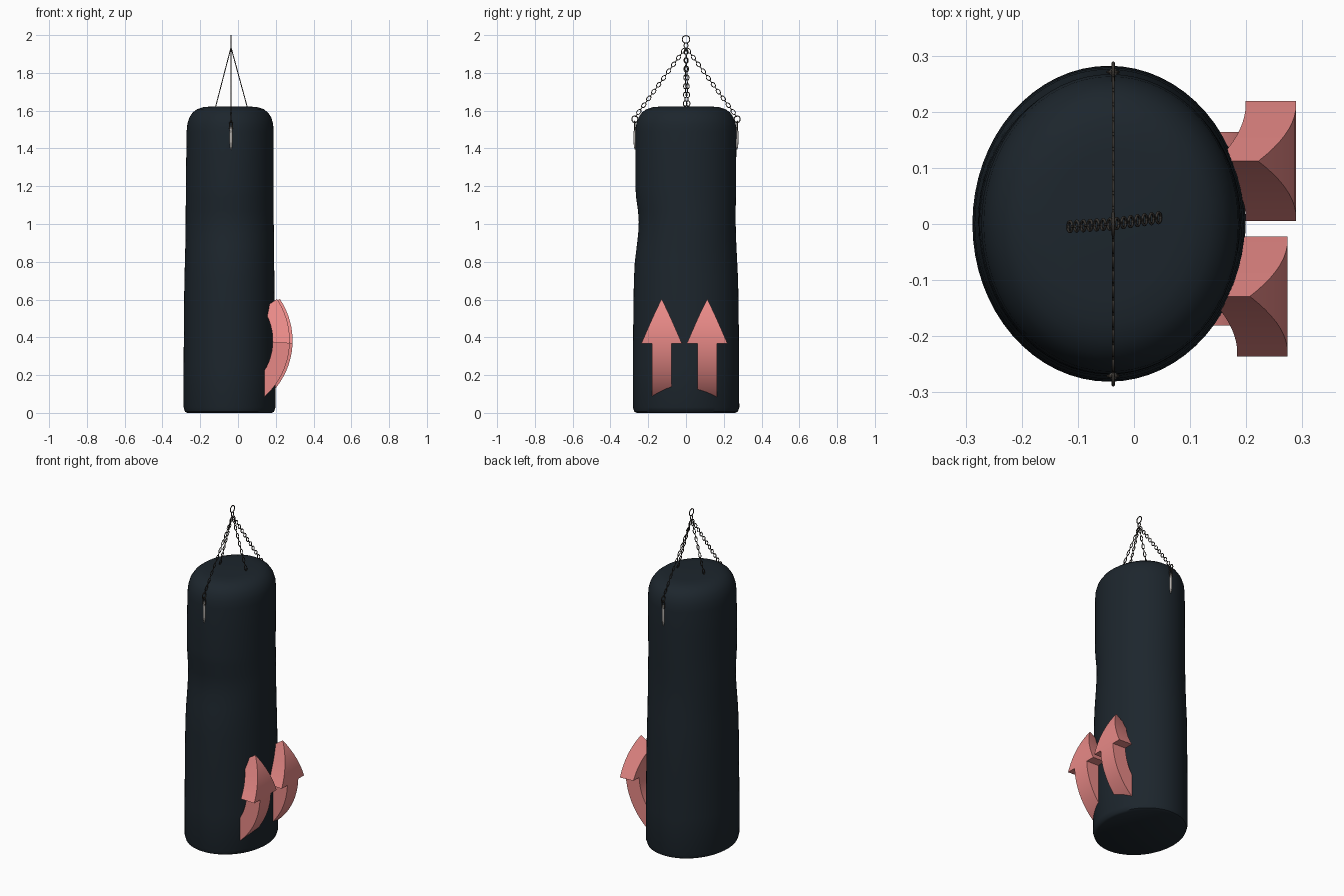
import bpy, bmesh, math
from mathutils import Vector

if "Cube" in bpy.data.objects:
    bpy.data.objects.remove(bpy.data.objects["Cube"])


def material(name, color):
    m = bpy.data.materials.new(name)
    m.diffuse_color = (*color, 1)
    m.use_nodes = True
    m.node_tree.nodes["Principled BSDF"].inputs["Base Color"].default_value = m.diffuse_color
    return m


LEATHER = material("dark_leather", (0.012, 0.019, 0.026))
PINK = material("pink", (0.80, 0.25, 0.24))
IRON = material("dark_iron", (0.04, 0.035, 0.03))
STEEL = material("steel", (0.45, 0.43, 0.41))
CX = -0.037          # hanging axis


def finish(name, bm, mat, angle):
    bmesh.ops.recalc_face_normals(bm, faces=bm.faces)
    me = bpy.data.meshes.new(name)
    bm.to_mesh(me)
    bm.free()
    me.materials.append(mat)
    ob = bpy.data.objects.new(name, me)
    bpy.context.collection.objects.link(ob)
    bpy.ops.object.select_all(action='DESELECT')
    ob.select_set(True)
    bpy.context.view_layer.objects.active = ob
    bpy.ops.object.shade_smooth_by_angle(angle=math.radians(angle))
    return ob


# Bag body: elliptical rings (z, xmin, xmax, ymin, ymax), dented on the front
RINGS = [
    (0.000, -0.270, 0.180, -0.262, 0.262), (0.007, -0.281, 0.191, -0.274, 0.275),
    (0.030, -0.288, 0.199, -0.281, 0.282), (0.25, -0.288, 0.199, -0.281, 0.281),
    (0.50, -0.286, 0.196, -0.279, 0.279), (0.70, -0.284, 0.193, -0.276, 0.276),
    (0.80, -0.281, 0.191, -0.271, 0.271), (0.88, -0.279, 0.190, -0.261, 0.267),
    (0.95, -0.278, 0.190, -0.253, 0.264), (1.01, -0.277, 0.189, -0.250, 0.263),
    (1.07, -0.277, 0.188, -0.254, 0.263), (1.14, -0.276, 0.188, -0.264, 0.264),
    (1.20, -0.276, 0.188, -0.268, 0.265), (1.35, -0.274, 0.188, -0.268, 0.266),
    (1.49, -0.272, 0.188, -0.267, 0.267), (1.530, -0.268, 0.186, -0.263, 0.263),
    (1.565, -0.257, 0.176, -0.251, 0.251), (1.590, -0.240, 0.159, -0.234, 0.234),
    (1.608, -0.216, 0.136, -0.209, 0.209), (1.618, -0.185, 0.105, -0.177, 0.177),
    (1.622, -0.145, 0.065, -0.135, 0.135)]
N = 64
bm = bmesh.new()
loops = []
for z, x0, x1, y0, y1 in RINGS:
    loop = []
    for i in range(N):
        a = 2 * math.pi * i / N
        loop.append(bm.verts.new(((x0 + x1) / 2 + (x1 - x0) / 2 * math.cos(a),
                                  (y0 + y1) / 2 + (y1 - y0) / 2 * math.sin(a), z)))
    loops.append(loop)
for a, b in zip(loops, loops[1:]):
    for i in range(N):
        j = (i + 1) % N
        bm.faces.new((a[i], a[j], b[j], b[i]))
bm.faces.new(loops[0][::-1])
bm.faces.new(loops[-1])
finish("bag_body", bm, LEATHER, 40)


# Arrows: flat outline extruded, sliced along its length, then bent round an arc
def arrow(name, yc, shift):
    cx, cz, r_in, thick = -0.121 + shift, 0.382, 0.305, 0.09
    tail, neck, tip = (math.radians(v) for v in (-50, -2, 34))
    outline = [(tail, -.052), (neck, -.052), (neck, -.107), (tip, 0),
               (neck, .107), (neck, .052), (tail, .052)]
    bm = bmesh.new()
    face = bm.faces.new([bm.verts.new((r_in, y, t)) for t, y in outline])
    top = bmesh.ops.extrude_face_region(bm, geom=[face])["geom"]
    for v in top:
        if isinstance(v, bmesh.types.BMVert):
            v.co.x += thick
    steps = 22
    for k in range(1, steps):
        t = tail + (tip - tail) * k / steps
        if abs(t - neck) > 0.01:
            bmesh.ops.bisect_plane(bm, geom=bm.verts[:] + bm.edges[:] + bm.faces[:],
                                   plane_co=(0, 0, t), plane_no=(0, 0, 1))
    for v in bm.verts:
        r, y, t = v.co
        v.co = (cx + r * math.cos(t), yc + y, cz + r * math.sin(t))
    finish(name, bm, PINK, 25)


arrow("front_arrow", -0.129, 0.0)
arrow("back_arrow", 0.112, 0.015)


# Wire parts: closed or open wires swept with a round section
def wires(name, paths, radius, mat):
    cu = bpy.data.curves.new(name, 'CURVE')
    cu.dimensions = '3D'
    cu.bevel_depth = radius
    cu.bevel_resolution = 1
    cu.use_fill_caps = True
    for pts, closed in paths:
        sp = cu.splines.new('POLY')
        sp.points.add(len(pts) - 1)
        for p, q in zip(sp.points, pts):
            p.co = (*q, 1)
        sp.use_cyclic_u = closed
    cu.materials.append(mat)
    ob = bpy.data.objects.new(name, cu)
    bpy.context.collection.objects.link(ob)
    bpy.ops.object.select_all(action='DESELECT')
    ob.select_set(True)
    bpy.context.view_layer.objects.active = ob
    bpy.ops.object.convert(target='MESH')


def oval(c, u, v, a, b, n=14):
    return [c + u * a * math.cos(2 * math.pi * i / n) + v * b * math.sin(2 * math.pi * i / n)
            for i in range(n)]


X, Y, Z = Vector((1, 0, 0)), Vector((0, 1, 0)), Vector((0, 0, 1))


# Chains: flat oval links joined by short bars
def chain(name, end):
    start = Vector((CX, 0, 1.935))
    line = Vector(end) - start
    d = line.normalized()
    side = d.cross(X).normalized()
    count = round(line.length / 0.046)
    pitch = line.length / count
    paths = []
    for k in range(count):
        c = start + d * pitch * (k + 0.5)
        paths.append((oval(c, d, side, 0.015, 0.0095), True))
        paths.append(([c + d * 0.011, c + d * (pitch - 0.011)], False))
    wires(name, paths, 0.0025, IRON)


chain("left_chain", (-0.120, -0.005, 1.615))
chain("right_chain", (0.050, 0.012, 1.615))
for label, s in (("front", -1), ("back", 1)):
    chain(label + "_chain", (CX, s * 0.263, 1.575))
    # Shackle over the bag edge and the tab riveted below it
    c = Vector((CX, s * 0.271, 1.555))
    wires(label + "_shackle",
          [(oval(c, Y, Z, 0.016, 0.018), True),
           (oval(c - Z * 0.035, X, Z, 0.009, 0.026), True)], 0.003, IRON)
    bm = bmesh.new()
    bmesh.ops.create_uvsphere(bm, u_segments=12, v_segments=8, radius=1)
    for v in bm.verts:
        v.co = (CX + v.co.x * 0.008, s * 0.270 + v.co.y * 0.008, 1.457 + v.co.z * 0.066)
    finish(label + "_tab", bm, STEEL, 40)

# Hanging ring and the small collector ring under it
wires("hanging_ring", [(oval(Vector((CX, 0, 1.977)), Y, Z, 0.020, 0.020, 20), True),
                       (oval(Vector((CX, 0, 1.945)), Y, Z, 0.010, 0.014), True)], 0.003, IRON)
